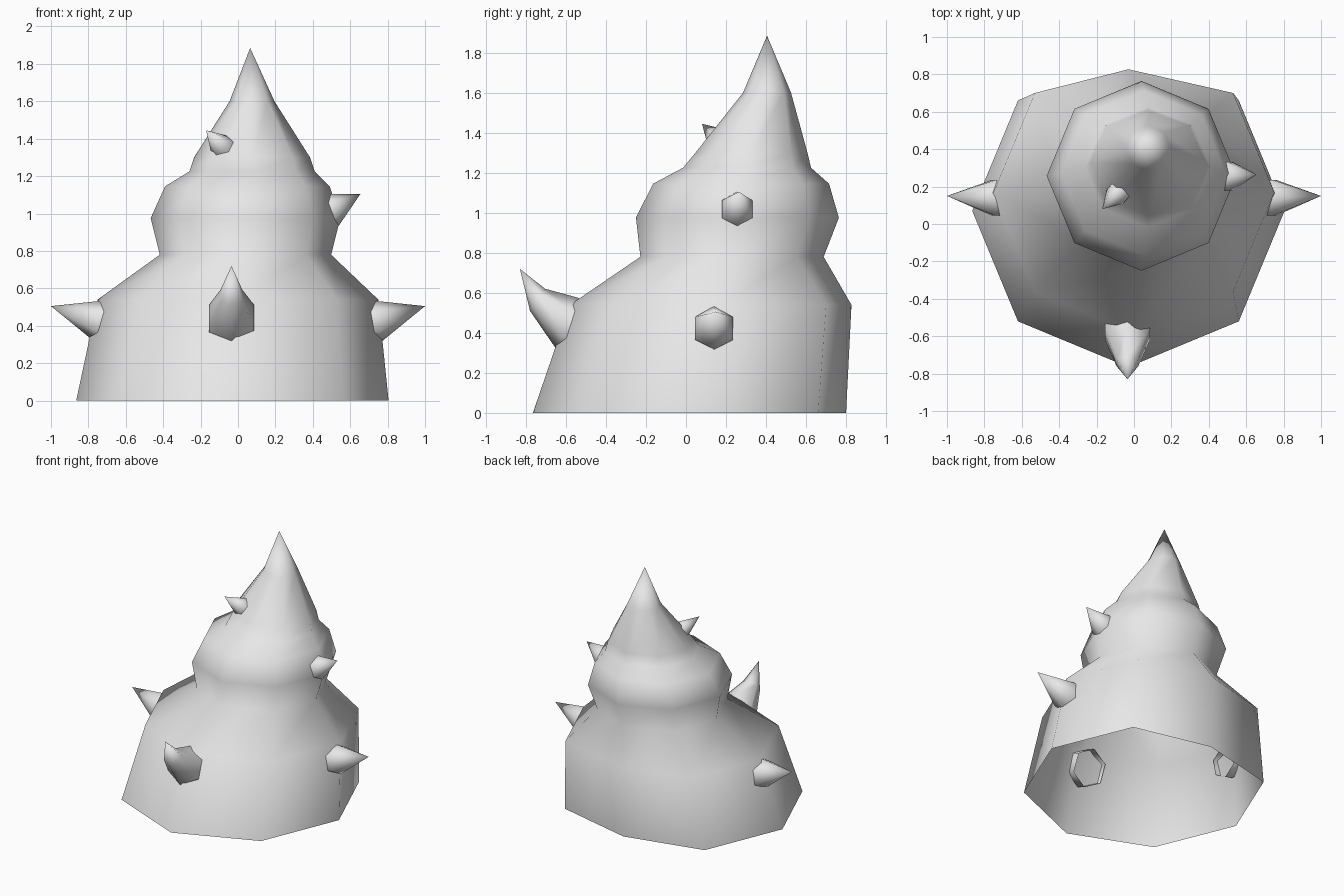
import bpy
import math
from mathutils import Vector

cube = bpy.data.objects.get("Cube")
if cube:
    bpy.data.objects.remove(cube, do_unlink=True)

# Single stone grey material
grey = bpy.data.materials.new("light_grey")
grey.use_nodes = True
grey.diffuse_color = (0.8, 0.8, 0.8, 1)
grey.node_tree.nodes["Principled BSDF"].inputs["Base Color"].default_value = (0.8, 0.8, 0.8, 1)


def loft(name, rings, tip):
    """Skin a stack of equal rings and close it at a point; the base stays open."""
    n = len(rings[0])
    verts = [v for ring in rings for v in ring] + [Vector(tip)]
    faces = []
    for k in range(len(rings) - 1):
        a = k * n
        for i in range(n):
            j = (i + 1) % n
            faces.append((a + i, a + j, a + n + j, a + n + i))
    a = (len(rings) - 1) * n
    faces += [(a + i, a + (i + 1) % n, len(verts) - 1) for i in range(n)]
    mesh = bpy.data.meshes.new(name)
    mesh.from_pydata(verts, [], faces)
    mesh.materials.append(grey)
    mesh.shade_smooth()
    obj = bpy.data.objects.new(name, mesh)
    bpy.context.collection.objects.link(obj)
    return obj


def hexagon(center, normal, radius):
    """Six-sided ring facing along normal, one corner uppermost."""
    n = Vector(normal).normalized()
    up = (Vector((0, 0, 1)) - n * n.z).normalized()
    side = n.cross(up)
    return [Vector(center) + radius * (math.cos(i * math.pi / 3) * up + math.sin(i * math.pi / 3) * side)
            for i in range(6)]


def spike(name, center, normal, radius, tip, depth, middle=None):
    """Spike sunk into the shell by depth, with an optional bent middle ring."""
    sunk = Vector(center) - Vector(normal).normalized() * depth
    rings = [hexagon(sunk, normal, radius), hexagon(center, normal, radius)]
    if middle:
        rings.append(hexagon(*middle))
    return loft(name, rings, tip)


# Shell: octagonal whorls as (z, centre x, centre y, x radius, y radius)
whorls = [
    (0.00, -0.03, 0.07, 0.835, 0.835),
    (0.54, 0.00, 0.17, 0.75, 0.75),
    (0.78, 0.04, 0.23, 0.458, 0.458),
    (0.975, 0.04, 0.257, 0.507, 0.507),
    (1.145, 0.05, 0.275, 0.44, 0.44),
    (1.225, 0.075, 0.305, 0.335, 0.32),
    (1.30, 0.075, 0.327, 0.31, 0.28),
    (1.60, 0.075, 0.405, 0.12, 0.12),
]
rings = [[Vector((cx + rx * math.cos(i * math.pi / 4), cy + ry * math.sin(i * math.pi / 4), z))
          for i in range(8)] for z, cx, cy, rx, ry in whorls]
# Flattened back of the two lowest whorls
rings[0][2].y = 0.80
rings[1][2].y = 0.827
rings[1][2].x = -0.03
loft("shell", rings, (0.065, 0.405, 1.885))

# Large upturned front horn
spike("front_horn", (-0.035, -0.595, 0.448), (0, -0.92, 0.39), 0.139, (-0.035, -0.83, 0.72), 0.08,
      ((-0.035, -0.742, 0.565), (0, -0.83, 0.56), 0.067))

# Pair of side spikes
for side, s in (("left", 1), ("right", -1)):
    spike(side + "_spike", (s * 0.75, 0.14, 0.425), (s * 0.98, 0, 0.18), 0.11, (s * 1.0, 0.15, 0.505), 0.06)

# Small upper spikes
spike("upper_left_spike", (0.515, 0.255, 1.02), (0.96, 0, 0.28), 0.088, (0.655, 0.265, 1.105), 0.05)
spike("upper_front_spike", (-0.09, 0.16, 1.365), (-0.5, -0.6, 0.6), 0.066, (-0.17, 0.08, 1.445), 0.04)
